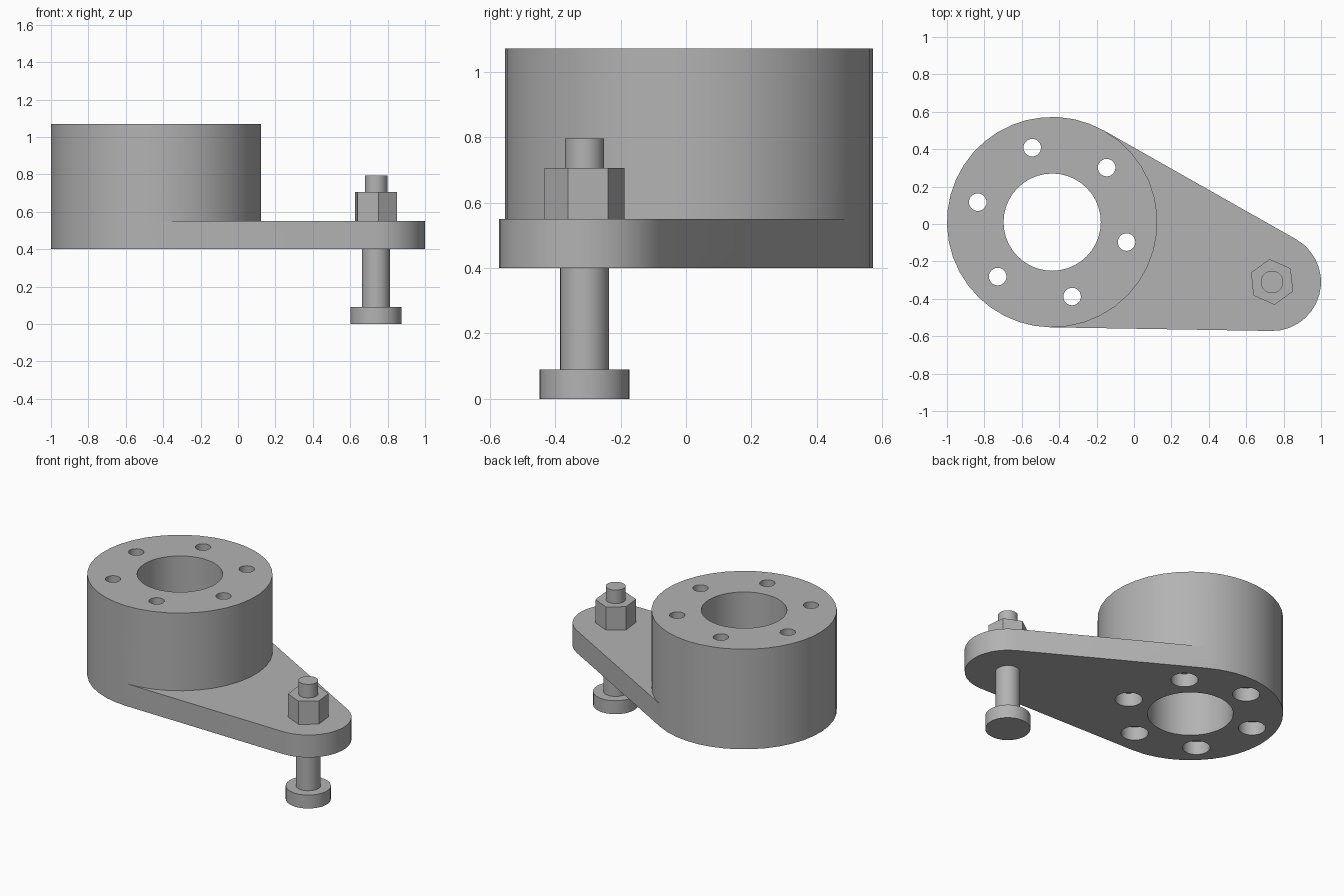
import bpy, bmesh
from math import radians, sin, cos, acos, atan2, hypot, pi

if "Cube" in bpy.data.objects:
    bpy.data.objects.remove(bpy.data.objects["Cube"])

steel = bpy.data.materials.new("grey steel")
steel.use_nodes = True
GREY = (0.45, 0.45, 0.45, 1)
steel.diffuse_color = GREY
steel.node_tree.nodes["Principled BSDF"].inputs["Base Color"].default_value = GREY

HUB, HUB_R = (-0.4375, 0.01), 0.5625
END, END_R = (0.738, -0.31), 0.262
BASE, DECK, TOP = 0.40, 0.55, 1.07


def arc(centre, r, start, stop, n):
    return [(centre[0] + r * cos(start + (stop - start) * i / n),
             centre[1] + r * sin(start + (stop - start) * i / n)) for i in range(n + 1)]


def circle(centre, r, n, turn=0.0):
    return arc(centre, r, turn, turn + 2 * pi, n)[:-1]


def prism(name, outline, z0, z1):
    """Extrude a flat outline from z0 up to z1."""
    bm = bmesh.new()
    face = bm.faces.new([bm.verts.new((x, y, z0)) for x, y in outline])
    up = bmesh.ops.extrude_face_region(bm, geom=[face])["geom"]
    bmesh.ops.translate(bm, vec=(0, 0, z1 - z0),
                        verts=[v for v in up if isinstance(v, bmesh.types.BMVert)])
    bmesh.ops.recalc_face_normals(bm, faces=bm.faces)
    mesh = bpy.data.meshes.new(name)
    bm.to_mesh(mesh)
    bm.free()
    mesh.materials.append(steel)
    ob = bpy.data.objects.new(name, mesh)
    bpy.context.collection.objects.link(ob)
    return ob


def select(ob):
    bpy.ops.object.select_all(action='DESELECT')
    ob.select_set(True)
    bpy.context.view_layer.objects.active = ob


def combine(ob, other, operation):
    """Apply a boolean and remove the helper."""
    mod = ob.modifiers.new("combine", 'BOOLEAN')
    mod.operation, mod.object, mod.solver = operation, other, 'EXACT'
    select(ob)
    bpy.ops.object.modifier_apply(modifier=mod.name)
    bpy.data.objects.remove(other)


def smooth(ob):
    select(ob)
    bpy.ops.object.shade_smooth_by_angle(angle=radians(30))


# Hub with a tapered arm tangent to both round ends
dx, dy = END[0] - HUB[0], END[1] - HUB[1]
lean = atan2(dy, dx)
spread = acos((HUB_R - END_R) / hypot(dx, dy))
hub_back = arc(HUB, HUB_R, lean + spread, lean - spread + 2 * pi, 24)
hub_front = arc(HUB, HUB_R, lean - spread, lean + spread, 16)
end_arc = arc(END, END_R, lean - spread, lean + spread, 14)
body = prism("hub_and_arm", hub_back + hub_front[1:-1], BASE, TOP)
arm = prism("arm", hub_back + end_arc, BASE, DECK)
combine(body, arm, 'UNION')

# Bore and counterbored bolt holes
combine(body, prism("bore_cutter", circle(HUB, 0.26, 40), 0.2, 1.3), 'DIFFERENCE')
for i in range(6):
    a = radians(45 + 60 * i)
    spot = (HUB[0] + 0.412 * cos(a), HUB[1] + 0.412 * sin(a))
    combine(body, prism("hole_cutter", circle(spot, 0.047, 24), 0.2, 1.3), 'DIFFERENCE')
    combine(body, prism("counterbore_cutter", circle(spot, 0.083, 24), 0.2, BASE + 0.09),
            'DIFFERENCE')
smooth(body)

# Clamp bolt, hanging below the arm
for name, r, z0, z1 in (("bolt_head", 0.137, 0, 0.09),
                        ("bolt_shank", 0.075, 0.09, BASE),
                        ("bolt_tip", 0.06, DECK, 0.795)):
    smooth(prism(name, circle(END, r, 32), z0, z1))

# Hexagonal nut
prism("nut", circle(END, 0.123, 6, radians(36)), DECK, 0.705)
